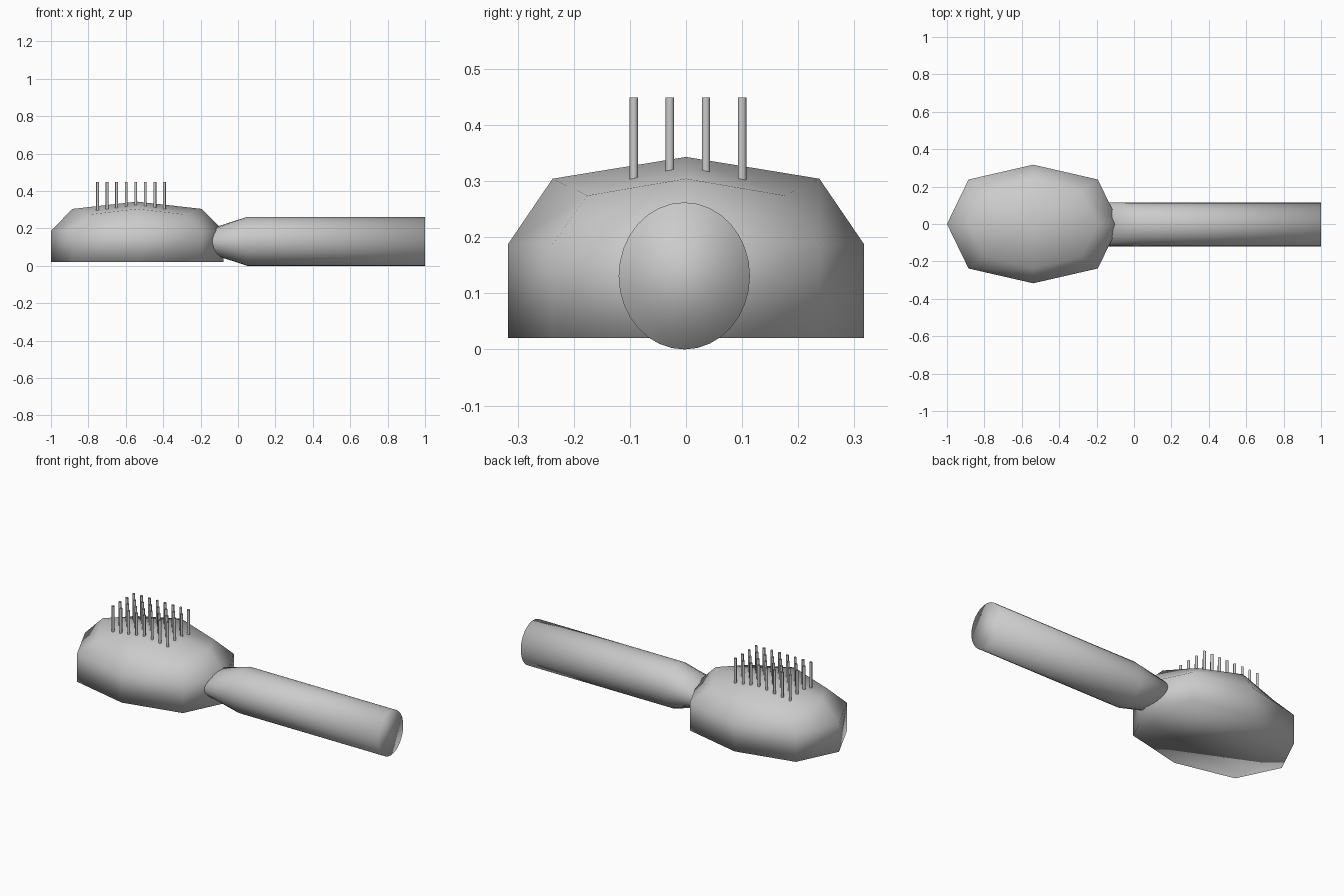
import bpy, bmesh
from math import cos, sin, pi

if "Cube" in bpy.data.objects:
    bpy.data.objects.remove(bpy.data.objects["Cube"])


def make_object(name, bm):
    bmesh.ops.recalc_face_normals(bm, faces=bm.faces[:])
    for f in bm.faces:
        f.smooth = True
    me = bpy.data.meshes.new(name)
    bm.to_mesh(me)
    bm.free()
    ob = bpy.data.objects.new(name, me)
    bpy.context.collection.objects.link(ob)
    return ob


def bridge(bm, a, b):
    n = len(a)
    for i in range(n):
        j = (i + 1) % n
        bm.faces.new((a[i], a[j], b[j], b[i]))


# Brush head: coarse rounded block, straight skirt and flat base
CX, RX, RY, MID, H, BASE = -0.539, 0.461, 0.317, 0.188, 0.155, 0.02
SIGNS = [(1, 0), (1, 1), (0, 1), (-1, 1), (-1, 0), (-1, -1), (0, -1), (1, -1)]
bm = bmesh.new()


def head_ring(axis, corner, z):
    ring = []
    for i, (sx, sy) in enumerate(SIGNS):
        k = corner if i % 2 else axis
        zz = z[i % 2]
        ring.append(bm.verts.new((CX + RX * k * sx, RY * k * sy, zz)))
    return ring


base = head_ring(1, 0.75, (BASE, BASE))
middle = head_ring(1, 0.75, (MID, MID))
upper = head_ring(0.75, 5 / 9, (MID + 0.75 * H, MID + 5 / 9 * H))
top = bm.verts.new((CX, 0, MID + H))
bm.faces.new(base)
bridge(bm, base, middle)
bridge(bm, middle, upper)
for i in range(0, 8, 2):
    bm.faces.new((top, upper[i], upper[i + 1], upper[(i + 2) % 8]))
make_object("brush_head", bm)

# Handle: oval bar, flattened vertically where it enters the head
bm = bmesh.new()
N = 32
rings = []
for x, rz in ((-0.2, 0.05), (0.05, 0.131), (1.0, 0.131)):
    rings.append([bm.verts.new((x, -0.003 + 0.117 * cos(2 * pi * i / N),
                                0.131 + rz * sin(2 * pi * i / N)))
                  for i in range(N)])
for a, b in zip(rings, rings[1:]):
    bridge(bm, a, b)
bm.faces.new(rings[0])
bm.faces.new(rings[-1])
make_object("handle", bm)

# Bristles: 8 x 4 grid of thin open tubes
bm = bmesh.new()
S, R = 12, 0.0075
for ix in range(8):
    for iy in range(4):
        x, y = -0.751 + 0.0511 * ix, -0.093 + 0.0643 * iy
        low, high = ([bm.verts.new((x + R * cos(2 * pi * i / S),
                                    y + R * sin(2 * pi * i / S), z))
                      for i in range(S)] for z in (0.25, 0.449))
        bridge(bm, low, high)
make_object("bristles", bm)
